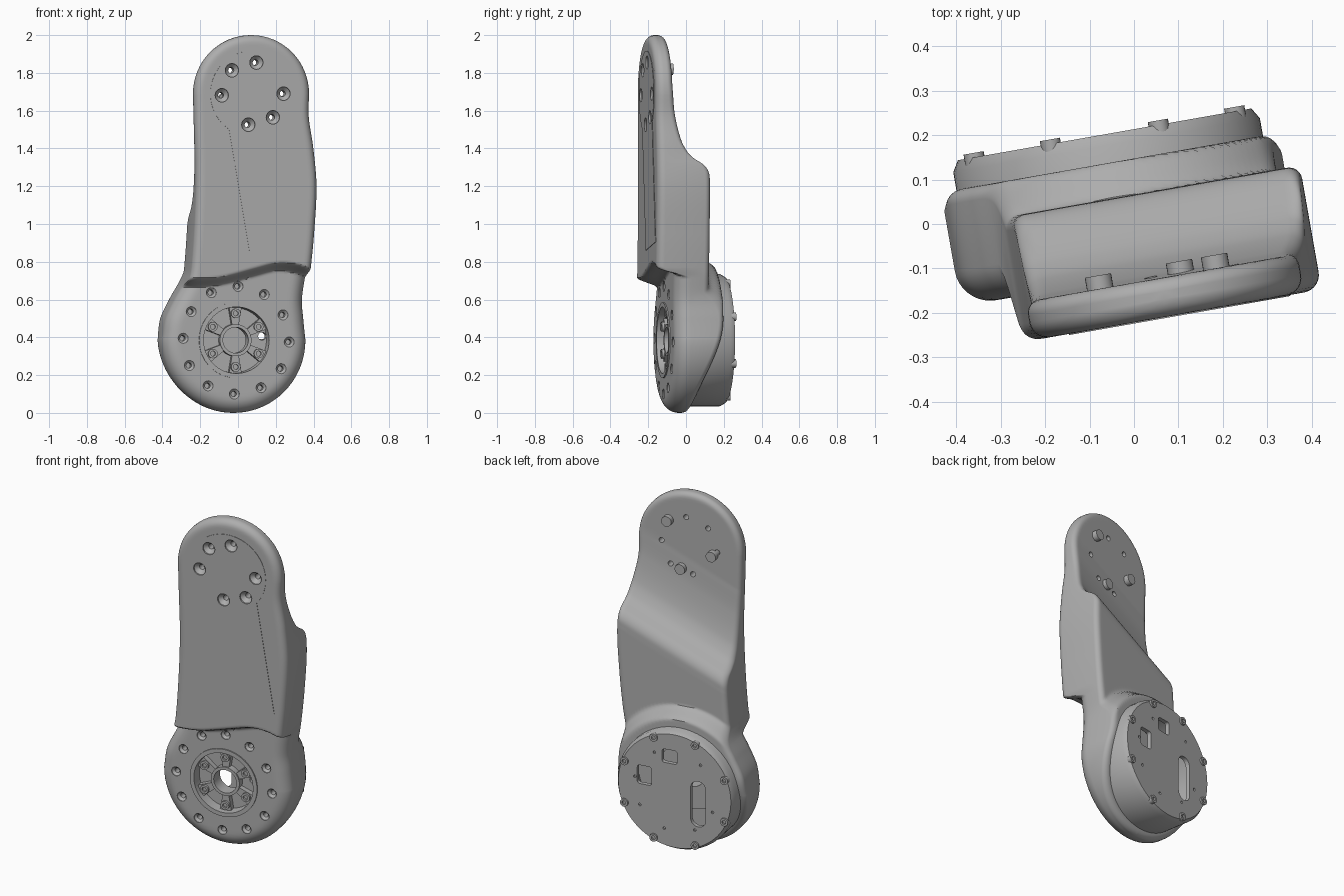
import bpy, bmesh, math
from math import sin, cos, pi, radians, sqrt
from mathutils import Vector
from mathutils.bvhtree import BVHTree

if "Cube" in bpy.data.objects:
    bpy.data.objects.remove(bpy.data.objects["Cube"])

TURN = radians(10)            # the whole link is turned about the vertical
HUB_X, HUB_Z, HUB_R = -0.03, 0.385, 0.385
TOP_X, TOP_Z, TOP_R = 0.04, 1.69, 0.31

grey = bpy.data.materials.new("plain_grey")
grey.use_nodes = True
grey.diffuse_color = (0.42, 0.42, 0.42, 1)
grey.node_tree.nodes["Principled BSDF"].inputs["Base Color"].default_value = grey.diffuse_color


# ---------- helpers ----------
def finish(name, bm):
    bmesh.ops.remove_doubles(bm, verts=bm.verts, dist=1e-5)
    bmesh.ops.recalc_face_normals(bm, faces=bm.faces)
    mesh = bpy.data.meshes.new(name)
    bm.to_mesh(mesh)
    bm.free()
    mesh.materials.append(grey)
    obj = bpy.data.objects.new(name, mesh)
    obj.rotation_euler.z = TURN
    bpy.context.collection.objects.link(obj)
    return obj


def activate(obj):
    bpy.ops.object.select_all(action='DESELECT')
    obj.select_set(True)
    bpy.context.view_layer.objects.active = obj


def smooth(obj):
    activate(obj)
    bpy.ops.object.shade_smooth_by_angle(angle=radians(32))


def cut(obj, cutter):
    activate(obj)
    mod = obj.modifiers.new("cut", 'BOOLEAN')
    mod.operation, mod.solver, mod.object = 'DIFFERENCE', 'EXACT', cutter
    bpy.ops.object.modifier_apply(modifier=mod.name)


def lathe(bm, x, z, profile, n=24, closed=False):
    """Turn (radius, y) points about an axis along y."""
    rings = [[bm.verts.new((x + r * cos(2 * pi * k / n), y, z + r * sin(2 * pi * k / n)))
              for k in range(n)] for r, y in profile]
    for i in range(len(rings) if closed else len(rings) - 1):
        a, b = rings[i], rings[(i + 1) % len(rings)]
        for k in range(n):
            j = (k + 1) % n
            bm.faces.new((a[k], a[j], b[j], b[k]))


def prism(bm, outline, y0, y1):
    front = [bm.verts.new((x, y0, z)) for x, z in outline]
    back = [bm.verts.new((x, y1, z)) for x, z in outline]
    bm.faces.new(front)
    bm.faces.new(back[::-1])
    for i in range(len(outline)):
        j = (i + 1) % len(outline)
        bm.faces.new((front[i], back[i], back[j], front[j]))


def rounded_rect(x, z, w, h, r):
    pts = []
    for q, (sx, sz) in enumerate(((1, 1), (-1, 1), (-1, -1), (1, -1))):
        for k in range(7):
            a = q * pi / 2 + k * pi / 12
            pts.append((x + sx * (w / 2 - r) + r * cos(a), z + sz * (h / 2 - r) + r * sin(a)))
    return pts


def polar(x, z, r, degrees):
    return x + r * cos(radians(degrees)), z + r * sin(radians(degrees))


def curve(pts, x):
    """Smooth curve through (x, y) points."""
    x = min(max(x, pts[0][0]), pts[-1][0])
    i = next(k for k in range(len(pts) - 1) if x <= pts[k + 1][0])

    def slope(k):
        a, b = pts[max(k - 1, 0)], pts[min(k + 1, len(pts) - 1)]
        return (b[1] - a[1]) / (b[0] - a[0])
    (xa, ya), (xb, yb) = pts[i], pts[i + 1]
    d = xb - xa
    t = (x - xa) / d
    return (ya * (1 + 2 * t) * (1 - t) ** 2 + d * slope(i) * t * (1 - t) ** 2
            + yb * t * t * (3 - 2 * t) + d * slope(i + 1) * t * t * (t - 1))


def step(a, b, x):
    t = min(max((x - a) / (b - a), 0), 1)
    return t * t * (3 - 2 * t)


def mix(a, b, t):
    return a + (b - a) * t


# ---------- leg body: side outlines, front step, back ridge ----------
LEFT = [(.385, -.415), (.5, -.397), (.6, -.35), (.7, -.297), (.8, -.28), (1.1, -.262),
        (1.3, -.259), (1.5, -.265), (1.69, -.27)]
RIGHT = [(.385, .355), (.5, .343), (.6, .336), (.75, .357), (.95, .377), (1.2, .39),
         (1.4, .373), (1.57, .348), (1.69, .35)]
LIP = [(-.3, .69), (-.13, .70), (.07, .75), (.17, .775), (.27, .77), (.36, .74)]
RIDGE = [(-.08, .065), (-.03, .06), (.01, .035), (.04, -.01), (.075, -.047),
         (.15, -.085), (.3, -.117), (.45, -.13)]


def span(z):
    if z < HUB_Z:
        h = sqrt(max(HUB_R ** 2 - (HUB_Z - z) ** 2, 0))
        return HUB_X - h, HUB_X + h
    if z > TOP_Z:
        h = sqrt(max(TOP_R ** 2 - (z - TOP_Z) ** 2, 0))
        return TOP_X - h, TOP_X + h
    return curve(LEFT, z), curve(RIGHT, z)


def front_back(x, z, d):
    lip = curve(LIP, x)
    t = step(lip - .03, lip + .025, z)
    front, rf = mix(-.115, -.218, t), mix(.08, .04, t)
    back = curve(RIDGE, z - (1.3 + .44 * (x - .36)))
    r = math.hypot(x - HUB_X, z - HUB_Z)
    collar = mix(.01, .145, step(0, .5, z))
    back = mix(back, collar, step(.45, .39, r) if z > HUB_Z else 1)

    def roll(radius):
        e = max(radius - d, 0)
        return radius - sqrt(radius * radius - e * e)
    return front + roll(rf), back - roll(.03)


rows = [HUB_Z - HUB_R * cos(pi / 2 * k / 18) for k in range(18)]
rows += [mix(HUB_Z, TOP_Z, k / 150) for k in range(150)]
rows += [TOP_Z + TOP_R * sin(pi / 2 * k / 16) for k in range(17)]
spans = [span(z) for z in rows]
rim = [(s[0], z) for s, z in zip(spans, rows)] + [(s[1], z) for s, z in zip(spans, rows)][::-1]
wall = [Vector((x, y, z)) for x, z in rim for y in (-1, 1)]
tree = BVHTree.FromPolygons(wall, [(2 * i, 2 * i + 1, 2 * i + 3, 2 * i + 2) for i in range(len(rim) - 1)])

COLS = 40
bm = bmesh.new()
grid = []
for (xl, xr), z in zip(spans, rows):
    line = []
    for k in range(COLS + 1):
        x = mix(xl, xr, (1 - cos(pi * k / COLS)) / 2)
        d = 0 if k in (0, COLS) else tree.find_nearest(Vector((x, 0, z)))[3]
        line.append([bm.verts.new((x, y, z)) for y in front_back(x, z, d)])
    grid.append(line)
for a, b in zip(grid, grid[1:]):
    for k in range(COLS):
        for s in (0, 1):
            bm.faces.new((a[k][s], a[k + 1][s], b[k + 1][s], b[k][s]))
    for k in (0, COLS):
        bm.faces.new((a[k][0], a[k][1], b[k][1], b[k][0]))
body = finish("leg_body", bm)

# ---------- keyhole cover on the front ----------
bm = bmesh.new()
keyhole = [polar(TOP_X, TOP_Z, .227, a) for a in range(-40, 237, 4)]
keyhole += [(.022, .86), (.318, .905)]
prism(bm, keyhole, -.2205, -.2)
cover = finish("front_cover", bm)

# ---------- holes: hub bore, ring screws, top screws ----------
bm = bmesh.new()
lathe(bm, HUB_X, HUB_Z, [(0, -.3), (.197, -.3), (.197, -.04), (.335, -.04), (.335, .3), (0, .3)], 64)
for k in range(12):
    x, z = polar(HUB_X, HUB_Z, .285, 88 + 30 * k)
    lathe(bm, x, z, [(0, -.15), (.027, -.15), (.027, -.11), (.014, -.098), (.014, -.06), (0, -.06)], 20)
bores = finish("hub_cutter", bm)
bm = bmesh.new()
for a in (0, 83, 132, 183, 262, 311):
    x, z = polar(TOP_X, TOP_Z, .166, a)
    lathe(bm, x, z, [(0, -.3), (.036, -.3), (.036, -.212), (.015, -.19), (.015, 0), (0, 0)], 24)
screws = finish("screw_cutter", bm)
cut(body, bores)
cut(body, screws)
cut(cover, screws)

# ---------- locating pegs on the back ----------
bm = bmesh.new()
for dx, dz in ((.125, .13), (-.14, -.03), (.045, -.14)):
    lathe(bm, TOP_X + dx, TOP_Z + dz, [(0, -.16), (.03, -.16), (.03, -.1), (0, -.1)], 24)
pegs = finish("back_pegs", bm)

# ---------- motor housing with windows in its back plate ----------
bm = bmesh.new()
lathe(bm, HUB_X, HUB_Z, [(0, .185), (.325, .185), (.325, 0), (.35, 0), (.35, .185), (.335, .21), (0, .21)], 80)
motor = finish("motor_housing", bm)
bm = bmesh.new()
for dx, dz, w, h, r in ((-.14, -.05, .09, .27, .044), (.03, .2, .09, .08, .015), (.18, .06, .085, .11, .015)):
    prism(bm, rounded_rect(HUB_X + dx, HUB_Z + dz, w, h, r), .15, .3)
for a in (10, 60, 130, 200, 240, 285, 330):
    x, z = polar(HUB_X, HUB_Z, .24, a)
    lathe(bm, x, z, [(0, .2), (.008, .2), (.008, .23), (0, .23)], 12)
windows = finish("window_cutter", bm)
cut(motor, windows)

# rim screws
bm = bmesh.new()
for k in range(8):
    x, z = polar(HUB_X, HUB_Z, .322, 22.5 + 45 * k)
    lathe(bm, x, z, [(0, .17), (.023, .17), (.023, .22), (.011, .22), (.011, .208), (0, .208)], 20)
rim_screws = finish("rim_screws", bm)

# ---------- output hub in the front bore ----------
bm = bmesh.new()
lathe(bm, HUB_X, HUB_Z, [(.068, -.1), (.085, -.1), (.085, -.06), (.172, -.06), (.176, -.122),
                         (.2, -.122), (.2, -.02), (.068, -.02)], 64, True)
hub = finish("output_hub", bm)
bm = bmesh.new()
x, z = polar(HUB_X, HUB_Z, .15, 8)
lathe(bm, x, z, [(0, -.2), (.021, -.2), (.021, .1), (0, .1)], 20)
sight = finish("sight_hole_cutter", bm)
cut(hub, sight)

# spokes with screw bosses
bm = bmesh.new()
for k in range(6):
    a = 30 + 60 * k
    across = Vector((-sin(radians(a)), cos(radians(a))))
    ends = [Vector(polar(HUB_X, HUB_Z, r, a)) for r in (.08, .176)]
    prism(bm, [ends[0] - across * .018, ends[1] - across * .034,
               ends[1] + across * .034, ends[0] + across * .018], -.092, -.05)
    x, z = polar(HUB_X, HUB_Z, .142, a)
    lathe(bm, x, z, [(0, -.06), (.025, -.06), (.025, -.106), (.013, -.106), (.013, -.094), (0, -.094)], 20)
spokes = finish("hub_spokes", bm)

for cutter in (bores, screws, windows, sight):
    bpy.data.objects.remove(cutter)
for part in (body, cover, pegs, motor, rim_screws, hub, spokes):
    smooth(part)
